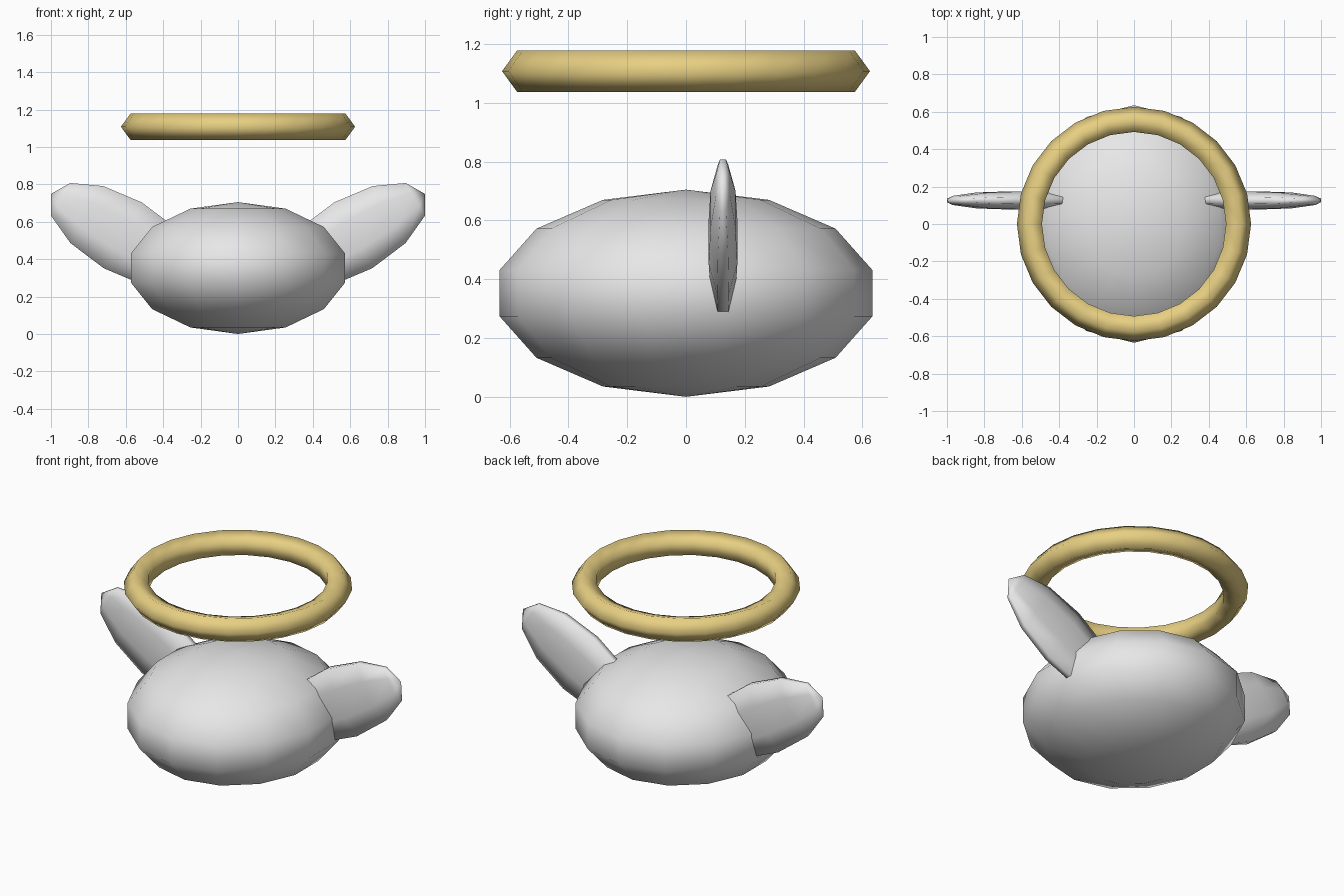
import bpy
import bmesh
from math import radians, pi
from mathutils import Matrix

cube = bpy.data.objects.get("Cube")
if cube:
    bpy.data.objects.remove(cube, do_unlink=True)


def make_material(name, color):
    mat = bpy.data.materials.new(name)
    mat.use_nodes = True
    mat.diffuse_color = color
    for node in mat.node_tree.nodes:
        if node.type == "BSDF_PRINCIPLED":
            node.inputs["Base Color"].default_value = color
    return mat


pale_grey = make_material("pale_grey", (0.8, 0.8, 0.8, 1))
soft_gold = make_material("soft_gold", (0.82, 0.64, 0.23, 1))


def ellipsoid(name, segments, rings, radii, centre, tilt=0.0, spin=0.0):
    """Low-poly sphere: spun about its poles, scaled, tilted about y, then moved."""
    bm = bmesh.new()
    bmesh.ops.create_uvsphere(bm, u_segments=segments, v_segments=rings, radius=1)
    shape = (Matrix.Rotation(tilt, 4, "Y")
             @ Matrix.Diagonal((*radii, 1))
             @ Matrix.Rotation(spin, 4, "Z"))
    bm.transform(shape)
    for face in bm.faces:
        face.smooth = True
    mesh = bpy.data.meshes.new(name)
    bm.to_mesh(mesh)
    bm.free()
    mesh.materials.append(pale_grey)
    obj = bpy.data.objects.new(name, mesh)
    obj.location = centre
    bpy.context.collection.objects.link(obj)
    return obj


# Rounded body
ellipsoid("body", 14, 7, (0.602, 0.651, 0.3525), (0, 0, 0.3525))

# Flat wings, raised outward on both sides
for side, label in ((1, "left"), (-1, "right")):
    ellipsoid(label + "_wing", 8, 6, (0.22, 0.053, 0.443),
              (side * 0.616, 0.126, 0.5275),
              tilt=side * radians(60), spin=pi / 8)

# Floating ring with a five-sided tube
bpy.ops.mesh.primitive_torus_add(
    major_segments=24, minor_segments=5,
    major_radius=0.552, minor_radius=0.074, location=(0, 0, 1.108))
ring = bpy.context.object
ring.name = "floating_ring"
ring.data.materials.append(soft_gold)
bpy.ops.object.shade_smooth()
